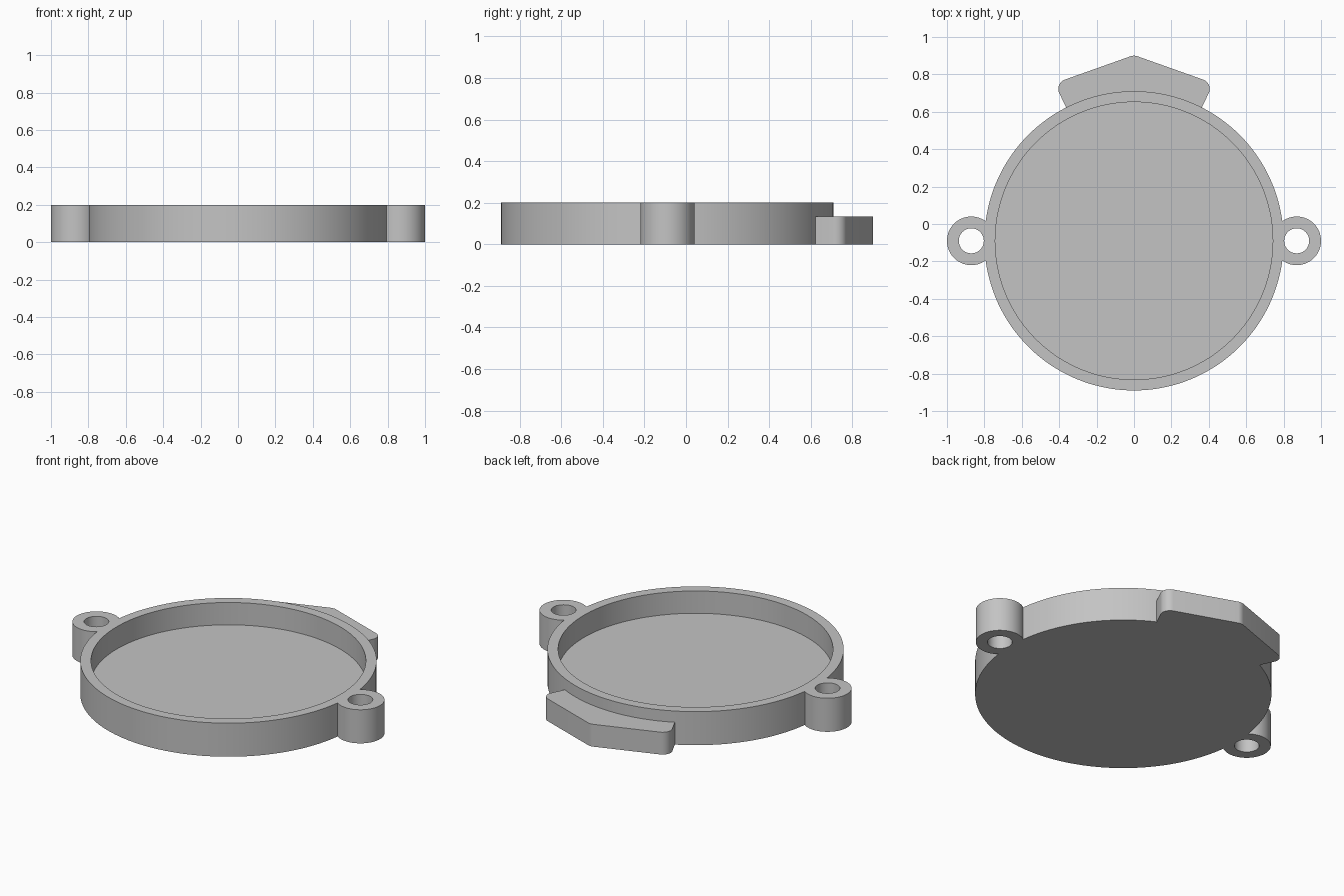
import bpy
import bmesh
from math import cos, sin, radians

cube = bpy.data.objects.get("Cube")
if cube:
    bpy.data.objects.remove(cube, do_unlink=True)

CY = -0.09          # centre of the round body
HEIGHT = 0.2
FLOOR = 0.067
TAB_TOP = 0.133
EAR_X = 0.87

grey = bpy.data.materials.new("plain grey")
grey.use_nodes = True
colour = (0.55, 0.55, 0.55, 1)
grey.diffuse_color = colour
grey.node_tree.nodes["Principled BSDF"].inputs["Base Color"].default_value = colour


def arc(cx, cy, r, start, end, steps):
    """Points along an arc, both ends included."""
    angles = [radians(start + (end - start) * i / steps) for i in range(steps + 1)]
    return [(cx + r * cos(a), cy + r * sin(a)) for a in angles]


def circle(cx, cy, r, steps):
    return arc(cx, cy, r, 0, 360, steps)[:-1]


def prism(name, outline, z0, z1):
    """Extrude a flat outline upward into a closed solid."""
    bm = bmesh.new()
    face = bm.faces.new([bm.verts.new((x, y, z0)) for x, y in outline])
    top = bmesh.ops.extrude_face_region(bm, geom=[face])["geom"]
    verts = [v for v in top if isinstance(v, bmesh.types.BMVert)]
    bmesh.ops.translate(bm, verts=verts, vec=(0, 0, z1 - z0))
    bmesh.ops.recalc_face_normals(bm, faces=bm.faces)
    mesh = bpy.data.meshes.new(name)
    bm.to_mesh(mesh)
    bm.free()
    mesh.materials.append(grey)
    obj = bpy.data.objects.new(name, mesh)
    bpy.context.collection.objects.link(obj)
    return obj


def combine(target, other, operation):
    """Apply a boolean and discard the second solid."""
    other.hide_render = True
    mod = target.modifiers.new("combine", 'BOOLEAN')
    mod.operation = operation
    mod.solver = 'EXACT'
    mod.object = other
    bpy.context.view_layer.objects.active = target
    bpy.ops.object.modifier_apply(modifier=mod.name)
    bpy.data.objects.remove(other, do_unlink=True)


# Round body
body = prism("round_cap", circle(0, CY, 0.8, 144), 0, HEIGHT)

# Pointed rear tab with rounded corners, its inner edge buried in the wall
half = arc(0.352, 0.722, 0.053, -18, 70, 10) + arc(0, 0.847, 0.053, 70, 90, 4)
mirrored = [(-x, y) for x, y in reversed(half[:-1])]
inner = arc(0, CY, 0.77, 117, 63, 24)
tab = prism("rear_tab", half + mirrored + inner, 0, TAB_TOP)
combine(body, tab, 'UNION')

# Screw ears on both sides, each with a through hole
for side in (1, -1):
    outline = [(side * x, y) for x, y in arc(EAR_X, CY, 0.13, -140, 140, 48)]
    combine(body, prism("screw_ear", outline, 0, HEIGHT), 'UNION')
for side in (1, -1):
    hole = circle(side * EAR_X, CY, 0.067, 40)
    combine(body, prism("hole_cutter", hole, -0.1, HEIGHT + 0.1), 'DIFFERENCE')

# Shallow round recess
recess = prism("recess_cutter", circle(0, CY, 0.742, 144), FLOOR, HEIGHT + 0.1)
combine(body, recess, 'DIFFERENCE')

# Smooth walls with crisp edges
bpy.ops.object.select_all(action='DESELECT')
body.select_set(True)
bpy.context.view_layer.objects.active = body
bpy.ops.object.shade_smooth_by_angle(angle=radians(30))
